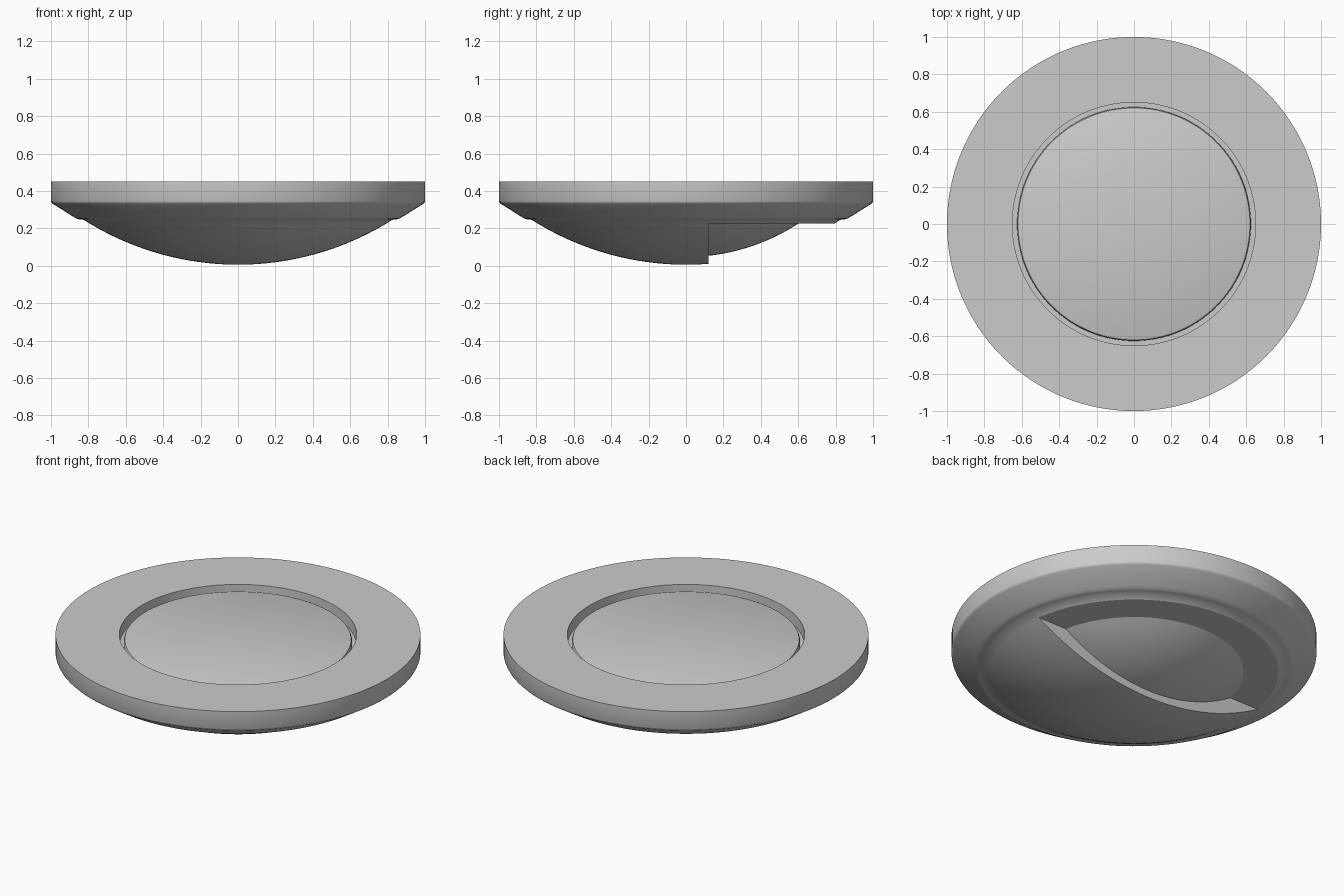
import bpy, bmesh, math
from mathutils import Vector

if "Cube" in bpy.data.objects:
    bpy.data.objects.remove(bpy.data.objects["Cube"])

SEGMENTS = 128


def dome(radius, bottom_z, edge_r, steps=20):
    """Spherical cap profile from the edge down to the axis."""
    pts = []
    for i in range(steps, -1, -1):
        r = edge_r * i / steps
        pts.append((r, bottom_z + radius - math.sqrt(radius ** 2 - r ** 2)))
    return pts


def lathe(name, profile, cut_y=None):
    bm = bmesh.new()
    verts = [bm.verts.new((r, 0, z)) for r, z in profile]
    edges = [bm.edges.new(pair) for pair in zip(verts, verts[1:])]
    bmesh.ops.spin(bm, geom=verts + edges, cent=(0, 0, 0), axis=(0, 0, 1),
                   angle=math.tau, steps=SEGMENTS, use_duplicate=False)
    bmesh.ops.remove_doubles(bm, verts=bm.verts, dist=0.0001)
    if cut_y is not None:
        # keep only the part behind cut_y and close the flat side
        geom = bm.verts[:] + bm.edges[:] + bm.faces[:]
        bmesh.ops.bisect_plane(bm, geom=geom, plane_co=Vector((0, cut_y, 0)),
                               plane_no=Vector((0, -1, 0)), clear_outer=True)
        rim = [e for e in bm.edges if e.is_boundary]
        bmesh.ops.contextual_create(bm, geom=rim)
    bmesh.ops.recalc_face_normals(bm, faces=bm.faces)
    mesh = bpy.data.meshes.new(name)
    bm.to_mesh(mesh)
    bm.free()
    obj = bpy.data.objects.new(name, mesh)
    bpy.context.collection.objects.link(obj)
    return obj


# Round body: raised centre disc, groove, flat rim, sloped edge, domed underside
top = [(0, 0.425), (0.61, 0.425), (0.62, 0.421), (0.625, 0.41), (0.625, 0.38),
       (0.65, 0.38), (0.65, 0.45), (1, 0.45)]
edge = [(1, 0.345), (0.997, 0.338), (0.99, 0.331), (0.88, 0.262),
        (0.865, 0.253), (0.85, 0.249)]
body = lathe("domed_disc_body", top + edge + dome(1.54, 0.006, 0.825))

# Half-round pocket underneath that leaves a smaller dome standing
pocket = lathe("pocket_cutter",
               [(0, -0.1), (0.83, -0.1), (0.83, 0.225)] + dome(1.1, 0.047, 0.6),
               cut_y=0.12)
pocket.hide_render = True

cut = body.modifiers.new("pocket", "BOOLEAN")
cut.operation = "DIFFERENCE"
cut.solver = "EXACT"
cut.object = pocket
bpy.context.view_layer.objects.active = body
body.select_set(True)
bpy.ops.object.modifier_apply(modifier=cut.name)
bpy.data.objects.remove(pocket)
bpy.ops.object.shade_smooth_by_angle(angle=math.radians(30))
